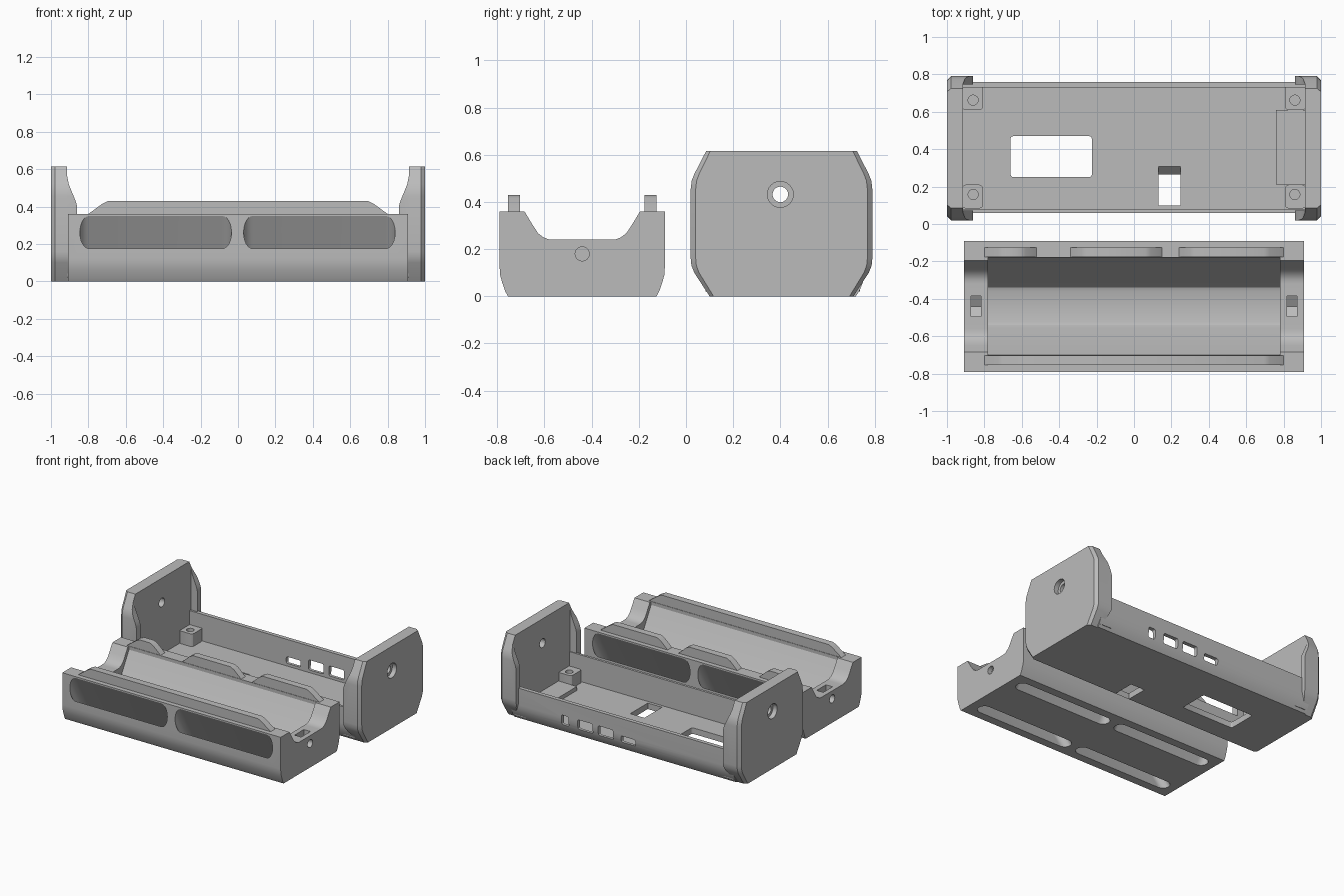
import bpy, bmesh, math

if "Cube" in bpy.data.objects:
    bpy.data.objects.remove(bpy.data.objects["Cube"])

grey = bpy.data.materials.new("light_grey")
grey.diffuse_color = (0.5, 0.5, 0.5, 1)
grey.use_nodes = True
grey.node_tree.nodes["Principled BSDF"].inputs["Base Color"].default_value = grey.diffuse_color


def loft(name, ring_a, ring_b):
    """Solid between two matching closed rings."""
    bm = bmesh.new()
    a = [bm.verts.new(p) for p in ring_a]
    b = [bm.verts.new(p) for p in ring_b]
    bm.faces.new(a)
    bm.faces.new(b)
    for i in range(len(a)):
        j = (i + 1) % len(a)
        bm.faces.new((a[i], a[j], b[j], b[i]))
    bmesh.ops.recalc_face_normals(bm, faces=bm.faces)
    me = bpy.data.meshes.new(name)
    bm.to_mesh(me)
    bm.free()
    ob = bpy.data.objects.new(name, me)
    bpy.context.collection.objects.link(ob)
    me.materials.append(grey)
    return ob


def prism(name, axis, pts, lo, hi):
    """Extrude a profile along x (yz points), y (xz points) or z (xy points)."""
    put = {"x": lambda p, t: (t, p[0], p[1]),
           "y": lambda p, t: (p[0], t, p[1]),
           "z": lambda p, t: (p[0], p[1], t)}[axis]
    return loft(name, [put(p, lo) for p in pts], [put(p, hi) for p in pts])


def box(name, x0, x1, y0, y1, z0, z1):
    return prism(name, "z", [(x0, y0), (x1, y0), (x1, y1), (x0, y1)], z0, z1)


def oval(cx, cy, r, n=24):
    return [(cx + r * math.cos(2 * math.pi * i / n), cy + r * math.sin(2 * math.pi * i / n))
            for i in range(n)]


def round_rect(x0, x1, y0, y1, rx, ry, n=6):
    pts = []
    for cx, cy, a0 in ((x1 - rx, y1 - ry, 0), (x0 + rx, y1 - ry, 90),
                       (x0 + rx, y0 + ry, 180), (x1 - rx, y0 + ry, 270)):
        for i in range(n + 1):
            a = math.radians(a0 + 90 * i / n)
            pts.append((cx + rx * math.cos(a), cy + ry * math.sin(a)))
    return pts


def combine(ob, other, op="DIFFERENCE"):
    m = ob.modifiers.new("bool", "BOOLEAN")
    m.object, m.operation, m.solver = other, op, "EXACT"
    bpy.context.view_layer.objects.active = ob
    bpy.ops.object.modifier_apply(modifier=m.name)
    bpy.data.objects.remove(other)


def mirrored(half, c):
    """Complete a half profile by mirroring it about c."""
    return half + [(2 * c - p[0], p[1]) for p in reversed(half)]


# ---- Cradle tray ----
MID = -0.44
tray = prism("cradle_tray", "x", mirrored(
    [(-0.755, 0), (-0.766, 0.02), (-0.78, 0.06), (-0.788, 0.09), (-0.79, 0.12), (-0.79, 0.36)],
    MID), -0.908, 0.908)
# low saddles at the ends, deeper trough between them
combine(tray, prism("cut", "x", mirrored(
    [(-0.685, 0.5), (-0.685, 0.36), (-0.65, 0.302), (-0.627, 0.267), (-0.603, 0.249),
     (-0.58, 0.241), (-0.56, 0.24)], MID), -1, 1))
combine(tray, prism("cut", "x", mirrored(
    [(-0.70, 0.5), (-0.70, 0.335), (-0.555, 0.085), (-0.54, 0.067), (-0.52, 0.06)], MID),
    -0.78, 0.78))
# slanted strap tunnels from the long sides down through the bottom
for x0, x1 in ((-0.845, -0.035), (0.03, 0.84)):
    for s in (1, -1):
        shape = round_rect(x0, x1, 0.175, 0.35, 0.05, 0.085)
        combine(tray, loft(
            "cut",
            [(x, MID - s * 0.38, z + 0.053) for x, z in shape],
            [(x, MID - s * 0.12, z - 0.409) for x, z in shape]))
# nut pockets with pointed floors, and bolt holes
for s in (-1, 1):
    xs = sorted((s * 0.817, s * 0.872))
    combine(tray, prism("cut", "x", [(-0.495, 0.3), (-0.495, 0.15), (MID, 0.118),
                                     (-0.385, 0.15), (-0.385, 0.3)], *xs))
    xs = sorted((s * 0.845, s * 0.95))
    combine(tray, prism("cut", "x", oval(MID, 0.18, 0.03), *xs))


def lip(name, x0, x1, s0, s1, y0, y1):
    return prism(name, "y", [(x0, 0.345), (x0, 0.36), (x0 + s0, 0.415), (x0 + s0 + 0.03, 0.43),
                             (x1 - s1 - 0.03, 0.43), (x1 - s1, 0.415), (x1, 0.36), (x1, 0.345)],
                 y0, y1)


# locating lips on the long walls
lip("front_lip", -0.8, 0.8, 0.075, 0.075, -0.755, -0.703)
for i, (x0, x1, s0, s1) in enumerate(((-0.8, -0.52, 0.075, 0.06), (-0.34, 0.15, 0.06, 0.06),
                                      (0.24, 0.8, 0.06, 0.075))):
    lip(f"back_lip_{i + 1}", x0, x1, s0, s1, -0.177, -0.125)

# ---- Electronics base ----
C = 0.405
base = prism("base_tray", "x", mirrored(
    [(0.10, 0), (0.084, 0.025), (0.07, 0.06), (0.062, 0.09), (0.06, 0.12), (0.06, 0.245)],
    C + 0.005), -0.925, 0.925)
combine(base, box("cut", -0.95, 0.95, 0.078, 0.73, 0.045, 0.5))
# display window and cable slot with a ramp
combine(base, prism("cut", "z", round_rect(-0.66, -0.225, 0.25, 0.47, 0.015, 0.015, 3), -0.1, 0.2))
combine(base, prism("cut", "x", [(0.10, -0.01), (0.255, -0.01), (0.318, 0.055), (0.10, 0.055)],
                    0.13, 0.248))
# ports in the back wall
for x0, x1, z1 in ((-0.11, 0.01, 0.115), (0.075, 0.20, 0.14), (0.245, 0.37, 0.14),
                   (0.445, 0.505, 0.14)):
    combine(base, prism("cut", "y", round_rect(x0, x1, 0.065, z1, 0.012, 0.012, 3), 0.7, 0.9))
# raised floor pad
box("floor_pad", 0.76, 0.92, 0.21, 0.61, 0.02, 0.075)

# corner standoffs with screw holes
for sx in (-1, 1):
    for sy in (-1, 1):
        x, y = sx * 0.86, 0.41 + sy * 0.252
        xs = sorted((sx * 0.807, sx * 0.92))
        ys = sorted((y - sy * 0.052, y + sy * 0.075))
        post = prism("standoff", "z", round_rect(*xs, *ys, 0.02, 0.02, 3), 0.02, 0.14)
        combine(post, prism("cut", "z", oval(x, y, 0.027), 0.06, 0.2))

# ---- End plates with wrapped ears ----
outline = mirrored([(0.10, 0), (0.035, 0.10), (0.023, 0.13), (0.02, 0.16), (0.02, 0.455),
                    (0.024, 0.49), (0.036, 0.52), (0.085, 0.615)], C)
inset = [(C + (y - C) * 0.945, z) for y, z in outline]
for s, side in ((-1, "left"), (1, "right")):
    plate = prism(f"{side}_end_plate", "x", outline, *sorted((s * 0.913, s * 0.978)))
    rim = loft("rim", [(s * 0.978, *p) for p in outline], [(s * 1.0, *p) for p in inset])
    combine(plate, rim, "UNION")
    combine(plate, prism("cut", "x", oval(0.40, 0.432, 0.033), *sorted((s * 0.8, s * 1.1))))
    combine(plate, prism("cut", "x", oval(0.40, 0.432, 0.055), *sorted((s * 0.965, s * 1.1))))
    for y0, y1, end in ((0.0, 0.072, "front"), (0.745, 0.82, "back")):
        ear = prism(f"{side}_{end}_ear", "y", [
            (s * x, z) for x, z in ((0.93, 0.0), (0.905, 0.03), (0.875, 0.08), (0.86, 0.13),
                                    (0.86, 0.40), (0.868, 0.43), (0.885, 0.47), (0.905, 0.52),
                                    (0.913, 0.56), (0.93, 0.56))], y0, y1)
        combine(ear, prism("trim", "x", outline, *sorted((s * 0.8, s * 0.95))), "INTERSECT")

# smooth curved surfaces, keep hard edges
for ob in list(bpy.context.scene.objects):
    bpy.ops.object.select_all(action="DESELECT")
    ob.select_set(True)
    bpy.context.view_layer.objects.active = ob
    bpy.ops.object.shade_smooth_by_angle(angle=math.radians(28))
